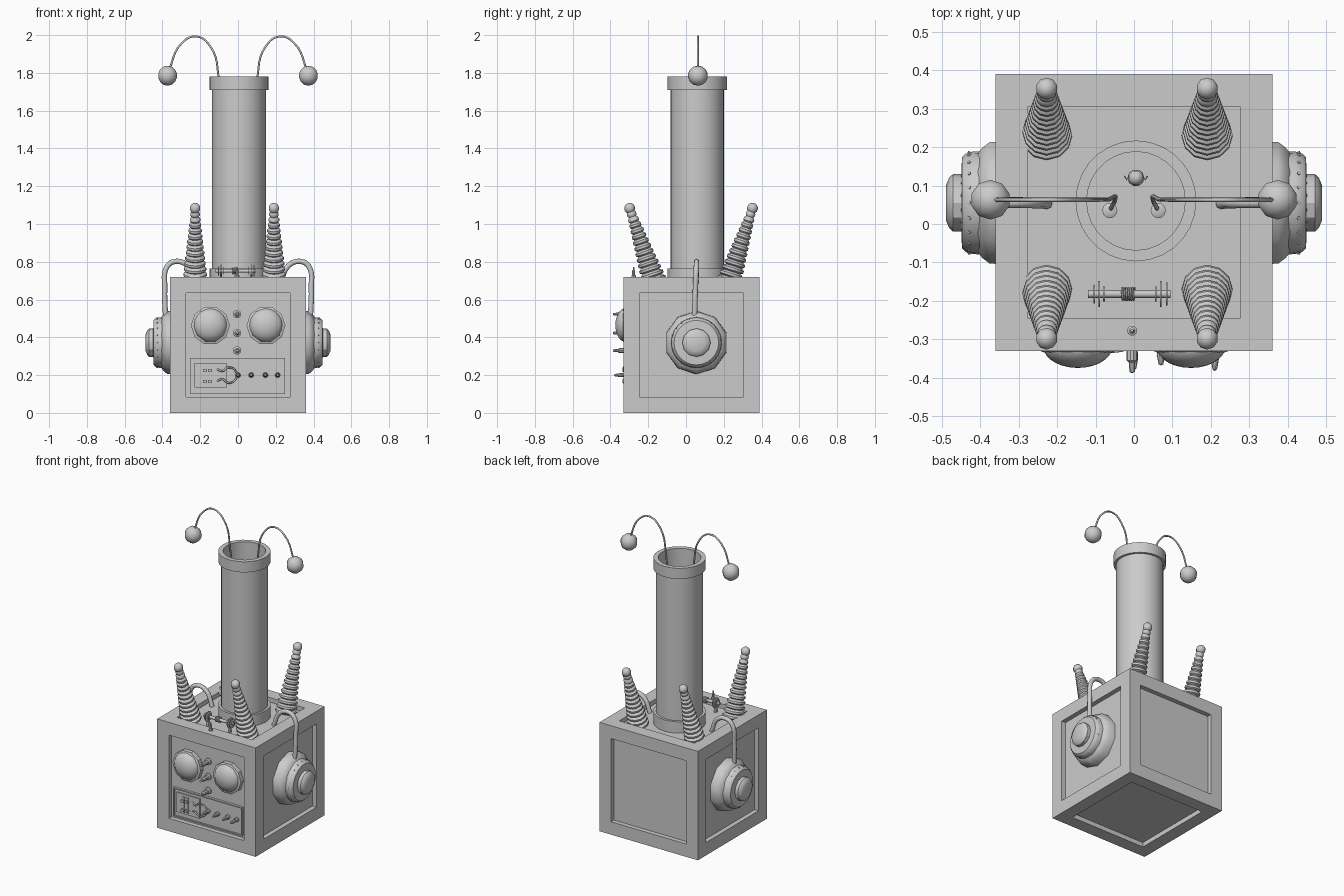
import bpy, bmesh
from math import cos, sin, pi, radians
from mathutils import Vector

if "Cube" in bpy.data.objects:
    bpy.data.objects.remove(bpy.data.objects["Cube"])

CY = 0.03          # centre of the crate in y
TX, TY = 0.005, 0.06   # tube axis


def finish(obj, angle):
    if angle:
        bpy.ops.object.select_all(action='DESELECT')
        obj.select_set(True)
        bpy.context.view_layer.objects.active = obj
        bpy.ops.object.shade_smooth_by_angle(angle=radians(angle))
    return obj


def from_bmesh(name, bm, angle=0):
    bmesh.ops.remove_doubles(bm, verts=bm.verts, dist=1e-5)
    bmesh.ops.recalc_face_normals(bm, faces=bm.faces)
    me = bpy.data.meshes.new(name)
    bm.to_mesh(me)
    bm.free()
    obj = bpy.data.objects.new(name, me)
    bpy.context.collection.objects.link(obj)
    return finish(obj, angle)


def box(name, lo, hi):
    bm = bmesh.new()
    bmesh.ops.create_cube(bm, size=1)
    lo, hi = Vector(lo), Vector(hi)
    for v in bm.verts:
        v.co = Vector(((lo[i] + hi[i]) / 2 + v.co[i] * (hi[i] - lo[i]) for i in range(3)))
    return from_bmesh(name, bm)


def lathe(name, profile, origin, axis=(0, 0, 1), segs=16, angle=35, closed=False):
    """Revolve (radius, height) points around an axis."""
    bm = bmesh.new()
    q = Vector((0, 0, 1)).rotation_difference(Vector(axis).normalized())
    rings = []
    for r, h in profile:
        rings.append([bm.verts.new(Vector(origin) + q @ Vector(
            (r * cos(2 * pi * i / segs), r * sin(2 * pi * i / segs), h))) for i in range(segs)])
    pairs = list(zip(rings, rings[1:])) + ([(rings[-1], rings[0])] if closed else [])
    for a, b in pairs:
        for i in range(segs):
            j = (i + 1) % segs
            bm.faces.new((a[i], a[j], b[j], b[i]))
    return from_bmesh(name, bm, angle)


def ball(name, centre, r, segs=10, rings=7):
    bm = bmesh.new()
    bmesh.ops.create_uvsphere(bm, u_segments=segs, v_segments=rings, radius=r)
    bmesh.ops.translate(bm, verts=bm.verts, vec=centre)
    return from_bmesh(name, bm, 60)


def wire(name, pts, r, smooth=True):
    cu = bpy.data.curves.new(name, 'CURVE')
    cu.dimensions = '3D'
    cu.bevel_depth, cu.bevel_resolution, cu.resolution_u = r, 2, 6
    cu.use_fill_caps = True
    sp = cu.splines.new('BEZIER' if smooth else 'POLY')
    ps = sp.bezier_points if smooth else sp.points
    ps.add(len(pts) - 1)
    for p, co in zip(ps, pts):
        if smooth:
            p.co = co
            p.handle_left_type = p.handle_right_type = 'AUTO'
        else:
            p.co = (*co, 1)
    obj = bpy.data.objects.new(name, cu)
    bpy.context.collection.objects.link(obj)
    return obj


# crate: recessed core and beams
H, W, Z = 0.36, 0.085, 0.72
Y0, Y1 = CY - H, CY + H
D = 0.03
box('crate_core', (-H + D, Y0 + D, D), (H - D, Y1 - D, Z - D))
for z0, z1 in ((0, W), (Z - W, Z)):
    for s in (-1, 1):
        xs = sorted((s * H, s * (H - W)))
        box('side_beam', (xs[0], Y0, z0), (xs[1], Y1, z1))
        ys = sorted((CY + s * H, CY + s * (H - W)))
        box('cross_beam', (-H + W, ys[0], z0), (H - W, ys[1], z1))
for sx in (-1, 1):
    for sy in (-1, 1):
        xs = sorted((sx * H, sx * (H - W)))
        ys = sorted((CY + sy * H, CY + sy * (H - W)))
        box('corner_post', (xs[0], ys[0], W), (xs[1], ys[1], Z - W))

# hollow chimney tube with collar and foot flange
lathe('tube', [(0.128, 0.69), (0.157, 0.69), (0.157, 0.765), (0.142, 0.765), (0.142, 1.71),
               (0.157, 1.71), (0.157, 1.78), (0.128, 1.78)], (TX, TY, 0), segs=28, closed=True)

# bulb at the bottom of the tube
lathe('tube_bulb', [(0.0, 0), (0.014, 0), (0.014, 0.03), (0.022, 0.05), (0.018, 0.075), (0, 0.085)],
      (TX, 0.12, 0.69), segs=10, angle=60)
wire('bulb_filament', [(TX - 0.03 + 0.006 * i, 0.12 + 0.005 * (-1) ** i, 0.76) for i in range(11)],
     0.002, False)

# antennae, ears and cables, mirrored
for s in (-1, 1):
    wire('antenna_wire', [(s * 0.063, 0.035, 0.71), (s * 0.05, 0.06, 0.8), (s * 0.07, 0.063, 1.3),
                          (s * 0.103, 0.063, 1.78), (s * 0.14, 0.063, 1.93), (s * 0.22, 0.063, 1.993),
                          (s * 0.3, 0.063, 1.955), (s * 0.37, 0.063, 1.8)], 0.0055)
    lathe('antenna_socket', [(0, 0), (0.02, 0), (0.02, 0.03), (0, 0.04)],
          (s * 0.063, 0.035, 0.69), segs=10)
    ball('antenna_ball', (s * 0.373, 0.063, 1.785), 0.053)

    ear = (0, 0.055, 0.372)
    lathe('ear_base', [(0, 0.32), (0.168, 0.32), (0.166, 0.375), (0.15, 0.395), (0.135, 0.405)],
          ear, (s, 0, 0), 10, 40)
    lathe('ear_dome', [(0.135, 0.385), (0.133, 0.42), (0.128, 0.437), (0.118, 0.447), (0.07, 0.449),
                       (0, 0.449)], ear, (s, 0, 0), 24, 40)
    lathe('ear_cap', [(0.075, 0.44), (0.075, 0.47), (0.066, 0.48), (0.045, 0.489), (0, 0.489)],
          ear, (s, 0, 0), 12, 30)
    for i in range(20):
        a = 2 * pi * i / 20
        lathe('ear_rivet', [(0.005, 0), (0.005, 0.003), (0, 0.006)],
              (s * 0.428, ear[1] + 0.129 * cos(a), ear[2] + 0.129 * sin(a)),
              (s * 0.5, cos(a), sin(a)), 6)
    wire('ear_cable', [(s * 0.383, 0.045, 0.5), (s * 0.388, 0.05, 0.66), (s * 0.375, 0.055, 0.775),
                       (s * 0.33, 0.056, 0.802), (s * 0.268, 0.055, 0.78), (s * 0.225, 0.053, 0.69)], 0.014)

# four leaning insulator coils with ball tips
for x in (-0.227, 0.19):
    for s in (-1, 1):
        base, tip = Vector((x, CY + s * 0.196, 0.69)), Vector((x, CY - 0.003 + s * 0.325, 1.083))
        L, n, prof = (tip - base).length, 13, [(0, 0)]
        for i in range(n):
            r, h, d = 0.066 - 0.041 * i / (n - 1), L * 0.96 * i / n, L * 0.96 / n
            prof += [(r * 0.78, h), (r, h + d * 0.25), (r, h + d * 0.65), (r * 0.78, h + d * 0.95)]
        lathe('insulator_coil', prof + [(0, L * 0.97)], base, tip - base, 12, 35)
        ball('insulator_tip', tip, 0.029)

# spool resistor on the deck
rx = [(0, -0.12), (0.01, -0.12)]
for h, r in ((-0.105, 0.024), (-0.092, 0.034), (-0.08, 0.02), (0.055, 0.02), (0.068, 0.034), (0.083, 0.03)):
    rx += [(0.01, h), (r, h), (r, h + 0.004), (0.01, h + 0.004)]
lathe('deck_spool', rx + [(0.01, 0.095), (0, 0.095)], (0, -0.182, 0.752), (1, 0, 0), 12)
wire('spool_winding', [(-0.032 + 0.034 * i / 72, -0.182 + 0.016 * cos(i * pi / 6),
                        0.752 + 0.016 * sin(i * pi / 6)) for i in range(73)], 0.0025, False)
for x in (-0.09, 0.07):
    box('spool_support', (x - 0.006, -0.19, 0.685), (x + 0.006, -0.174, 0.752))


# toggle switches: face and deck
def toggle(name, origin, axis, k=1.0):
    lathe(name, [(r * k, h * k) for r, h in ((0.022, -0.02), (0.022, 0.012), (0.014, 0.016), (0.014, 0.055),
                                             (0.008, 0.06), (0.007, 0.084), (0, 0.088))], origin, axis, 10)


FY = Y0 + D        # recessed face plane
for z in (0.523, 0.423, 0.33):
    toggle('face_toggle', (-0.005, FY, z), (0, -1, 0))
toggle('deck_toggle', (-0.005, -0.277, 0.72), (0, 0, 1), 0.6)

# eyes: faceted rim and dome lens
for x in (-0.146, 0.148):
    lathe('eye_rim', [(0.103, 0), (0.103, 0.028), (0.087, 0.034), (0.087, 0.0)], (x, FY, 0.462),
          (0, -1, 0), 10, 30)
    lathe('eye_lens', [(0.09 * cos(a), 0.018 + 0.056 * sin(a)) for a in [i * pi / 14 for i in range(8)]],
          (x, FY, 0.465), (0, -1, 0), 20, 60)

# control plate with raised border
px0, px1, pz0, pz1 = -0.255, 0.25, 0.10, 0.29
box('control_plate', (px0, FY - 0.008, pz0), (px1, FY + 0.01, pz1))
for z in (pz0, pz1 - 0.008):
    box('plate_border', (px0, FY - 0.015, z), (px1, FY, z + 0.008))
for x in (px0, px1 - 0.008):
    box('plate_border', (x, FY - 0.015, pz0), (x + 0.008, FY, pz1))
box('switch_plate', (-0.23, FY - 0.016, 0.135), (-0.06, FY, 0.265))
for x in (-0.175, -0.148):
    box('switch_slot', (x - 0.006, FY - 0.022, 0.145), (x + 0.006, FY, 0.25))
    for z in (0.165, 0.225):
        box('switch_lever', (x - 0.01, FY - 0.035, z - 0.008), (x + 0.01, FY, z + 0.008))
for s in (-1, 1):
    wire('plate_lead', [(-0.11, FY - 0.016, 0.2 + s * 0.03), (-0.08, FY - 0.03, 0.2 + s * 0.022),
                        (-0.055, FY - 0.03, 0.2 + s * 0.04), (-0.025, FY - 0.025, 0.2 + s * 0.035),
                        (-0.005, FY - 0.012, 0.2 + s * 0.008)], 0.005)
for x, k in ((0.0, 0.8), (0.07, 0.68), (0.145, 0.72), (0.21, 0.82)):
    lathe('plate_knob', [(0.014, 0), (0.014, 0.022), (0.009, 0.026), (0.011, 0.06 * k), (0.006, 0.095 * k),
                         (0, 0.1 * k)], (x, FY, 0.2), (0, -1, 0), 10)
